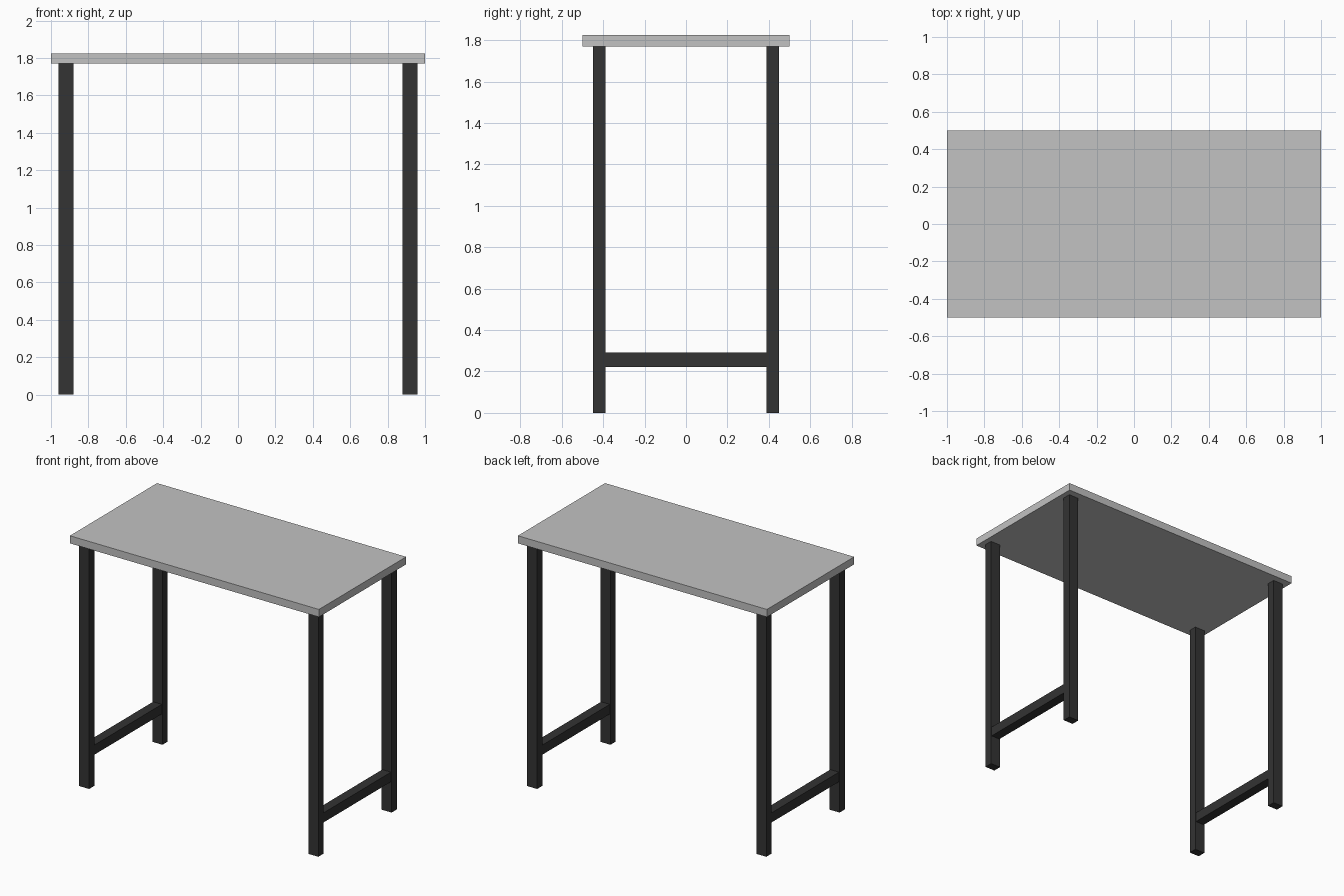
import bpy

cube = bpy.data.objects.get("Cube")
if cube:
    bpy.data.objects.remove(cube, do_unlink=True)


def make_material(name, value):
    mat = bpy.data.materials.new(name)
    mat.use_nodes = True
    colour = (value, value, value, 1)
    mat.diffuse_color = colour
    mat.node_tree.nodes["Principled BSDF"].inputs["Base Color"].default_value = colour
    return mat


def add_box(name, centre, size, mat):
    bpy.ops.mesh.primitive_cube_add(size=1, location=centre)
    obj = bpy.context.object
    obj.name = name
    obj.scale = size
    bpy.ops.object.transform_apply(location=False, rotation=False, scale=True)
    obj.data.materials.append(mat)
    return obj


light_grey = make_material("light grey top", 0.54)
charcoal = make_material("charcoal frame", 0.033)

LENGTH, DEPTH, HEIGHT, THICKNESS = 2.0, 1.0, 1.825, 0.055
LEG_X, LEG_Y = 0.92, 0.42           # leg centres
LEG_WIDTH, LEG_DEPTH = 0.08, 0.06
leg_height = HEIGHT - THICKNESS

# Tabletop slab
add_box("tabletop", (0, 0, HEIGHT - THICKNESS / 2), (LENGTH, DEPTH, THICKNESS), light_grey)

# Each end: two legs joined by a low stretcher
for side, sx in (("left", 1), ("right", -1)):
    for end, sy in (("front", -1), ("back", 1)):
        add_box(f"{end}_{side}_leg", (sx * LEG_X, sy * LEG_Y, leg_height / 2),
                (LEG_WIDTH, LEG_DEPTH, leg_height), charcoal)
    add_box(f"{side}_stretcher", (sx * LEG_X, 0, 0.257),
            (0.07, 2 * LEG_Y - LEG_DEPTH, 0.07), charcoal)
